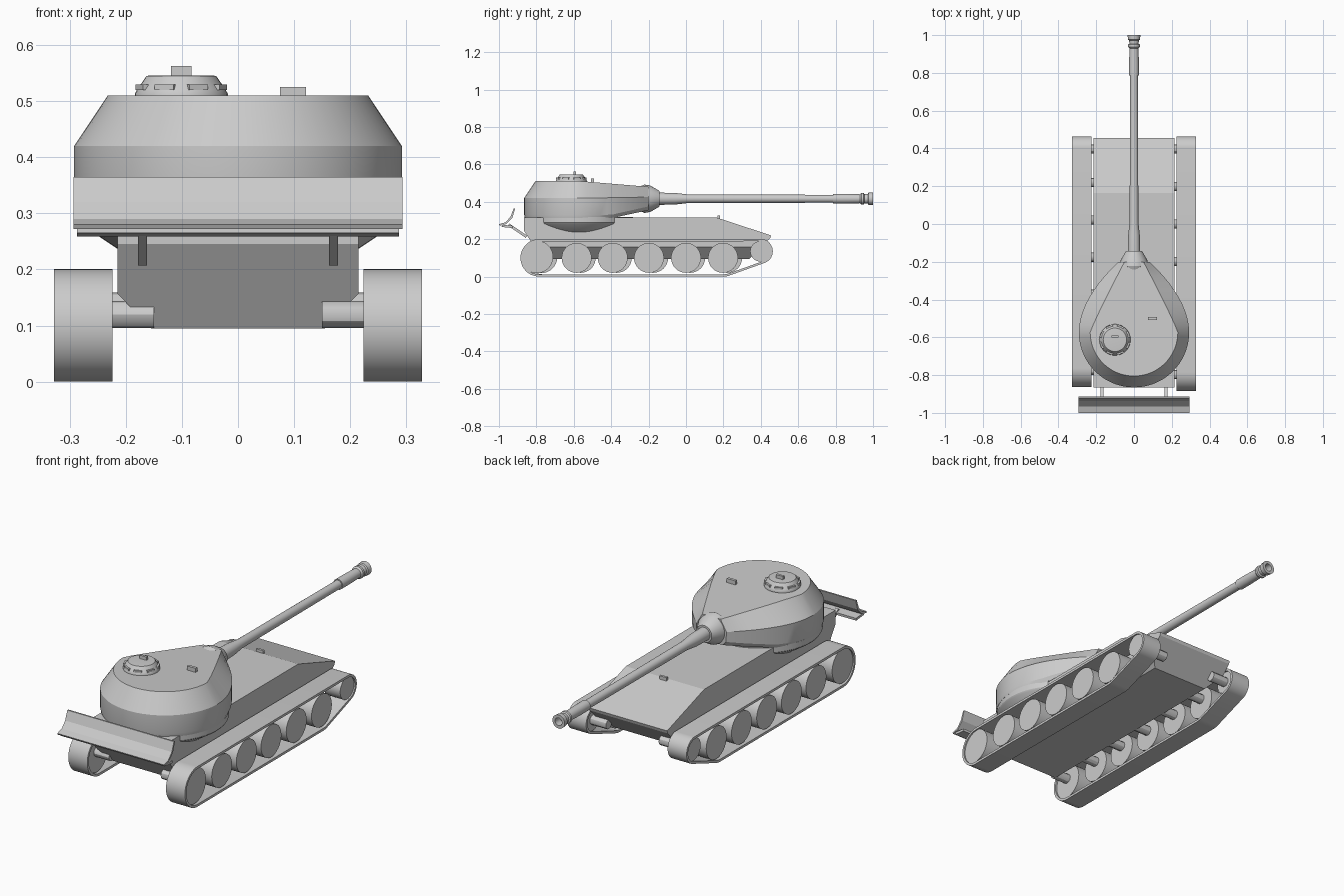
import bpy, bmesh
from math import sin, cos, pi, radians
from mathutils import Vector, Matrix

if "Cube" in bpy.data.objects:
    bpy.data.objects.remove(bpy.data.objects["Cube"])


def finish(name, bm, smooth=None):
    bmesh.ops.recalc_face_normals(bm, faces=bm.faces[:])
    me = bpy.data.meshes.new(name)
    bm.to_mesh(me)
    bm.free()
    ob = bpy.data.objects.new(name, me)
    bpy.context.collection.objects.link(ob)
    if smooth:
        bpy.ops.object.select_all(action='DESELECT')
        ob.select_set(True)
        bpy.context.view_layer.objects.active = ob
        bpy.ops.object.shade_smooth_by_angle(angle=radians(smooth))
    return ob


def loft(bm, rings, cap=True, loop=False):
    vs = [[bm.verts.new(p) for p in r] for r in rings]
    n = len(rings[0])
    pairs = list(zip(vs, vs[1:])) + ([(vs[-1], vs[0])] if loop else [])
    for a, b in pairs:
        for i in range(n):
            j = (i + 1) % n
            bm.faces.new((a[i], a[j], b[j], b[i]))
    if cap and not loop:
        bm.faces.new(vs[0])
        bm.faces.new(vs[-1])


def lathe(name, profile, axis, loc, n=32, smooth=30):
    """Turn (radius, height) pairs around the given axis."""
    rot = {'X': Matrix.Rotation(pi / 2, 4, 'Y'), 'Y': Matrix.Rotation(-pi / 2, 4, 'X'),
           'Z': Matrix.Identity(4)}[axis]
    bm = bmesh.new()
    loft(bm, [[Matrix.Translation(loc) @ rot @ Vector((r * cos(2 * pi * i / n), r * sin(2 * pi * i / n), h))
               for i in range(n)] for r, h in profile])
    return finish(name, bm, smooth)


def prism(name, pts, x0, x1):
    bm = bmesh.new()
    loft(bm, [[(x, y, z) for y, z in pts] for x in (x0, x1)])
    return finish(name, bm)


def box(name, loc, size, turn=0, tilt=0):
    bm = bmesh.new()
    m = Matrix.Translation(loc) @ Matrix.Rotation(turn, 4, 'Z') @ Matrix.Rotation(tilt, 4, 'X')
    bmesh.ops.create_cube(bm, size=1, matrix=m @ Matrix.Diagonal((*size, 1)))
    return finish(name, bm)


# Hull: side profile, then the lower edges cut away
hull_pts = [(-.866, .315), (.165, .315), (.455, .22), (.45, .205), (.34, .095), (-.77, .095), (-.866, .245)]
bm = bmesh.new()
loft(bm, [[(x, y, z) for y, z in hull_pts] for x in (-.215, .215)])
for s in (-1, 1):
    geom = bm.verts[:] + bm.edges[:] + bm.faces[:]
    cut = bmesh.ops.bisect_plane(bm, geom=geom, plane_co=(s * .215, 0, .157), plane_no=(s * .062, 0, -.06),
                                 clear_outer=True)
    edges = [e for e in cut['geom_cut'] if isinstance(e, bmesh.types.BMEdge)]
    bmesh.ops.contextual_create(bm, geom=edges)
finish("hull", bm)
box("driver_periscope", (0, .175, .317), (.04, .012, .02))


# Tracks: belt around the rear wheel, last front wheel and idler
def belt(rear_y, grow, x, n=72):
    circles = [(rear_y, .1, .1), (.2, .1, .1), (.398, .135, .066)]
    out = []
    for i in range(n):
        d = Vector((cos(2 * pi * i / n + .01), sin(2 * pi * i / n + .01)))
        y, z, r = max(circles, key=lambda c: c[0] * d.x + c[1] * d.y + c[2])
        out.append((x, y + (r + grow) * d.x, z + (r + grow) * d.y))
    return out


for s, label, shift in ((1, "right", 0), (-1, "left", .022)):
    ry = -.785 + shift
    bm = bmesh.new()
    loft(bm, [belt(ry, 0, s * .224), belt(ry, 0, s * .328), belt(ry, -.012, s * .328),
              belt(ry, -.012, s * .224)], loop=True)
    finish(label + "_track", bm, 25)
    # Road wheels with axle stubs
    for i, y in enumerate((-.797, -.585, -.392, -.198, 0, .198)):
        y += shift
        r = .087 if i == 0 else .08
        lathe(f"{label}_wheel_{i + 1}", [(r, -.044), (r, .044)], 'X', (s * .277, y, .105 if i == 0 else .1), 32)
        lathe(f"{label}_axle_{i + 1}", [(.024, -.045), (.024, .045)], 'X', (s * .195, y, .12), 12)
    lathe(label + "_idler", [(.055, -.044), (.055, .044)], 'X', (s * .277, .398, .135), 28)
    lathe(label + "_idler_axle", [(.024, -.05), (.024, .05)], 'X', (s * .195, .398, .135), 12)

# Turret ring tapering into the hull
lathe("turret_ring", [(.2, .227), (.283, .282), (.288, .29), (.288, .318)], 'Z', (0, -.572, 0), 48)


# Turret: round rear drawn out to a narrow nose, lofted through levels
def teardrop(radius, nose_w, z, nose_z, z_start, power, nose_y=-.2, cy=-.573, steps=10):
    half = [(radius * sin(a), cy - radius * cos(a)) for a in (i * pi / 36 for i in range(19))]
    for i in range(1, steps + 1):
        t = i / steps
        half.append((nose_w + (radius - nose_w) * (1 - t ** power), cy + (nose_y - cy) * t))
    pts = half + [(-x, y) for x, y in reversed(half[1:])]
    return [(x, y, z + (nose_z - z) * max(0, (y - z_start) / (nose_y - z_start))) for x, y in pts]


bm = bmesh.new()
loft(bm, [teardrop(.288, .062, .312, .355, -.4, 1.8),
          teardrop(.292, .08, .33, .375, -.4, 1.9),
          teardrop(.292, .082, .42, .425, -.5, 1.9),
          teardrop(.232, .05, .51, .48, -.56, 1.08)])
finish("turret", bm, 22)

# Gun: mantlet, stepped barrel and muzzle brake
gz = .416
lathe("mantlet", [(.06, -.26), (.076, -.222), (.07, -.19), (.042, -.142), (.03, -.142)], 'Y', (0, 0, gz), 28)
lathe("barrel", [(.033, -.16), (.031, -.06), (.023, .01), (.021, .785), (.026, .785), (.026, .85),
                 (.024, .93), (.024, .96)], 'Y', (0, 0, gz), 24)
lathe("muzzle_brake", [(.024, .93), (.031, .938), (.031, .95), (.024, .954), (.026, .972), (.032, .976),
                       (.034, 1.0), (.019, 1.0), (.019, .96)], 'Y', (0, 0, gz), 24)

# Commander cupola with vision blocks and roof fittings
cx, cy = -.101, -.613
lathe("cupola", [(.083, .505), (.083, .513), (.078, .522), (.062, .545), (.05, .546)], 'Z', (cx, cy, 0), 32)
for i in range(8):
    a = 2 * pi * i / 8 + pi / 8
    box(f"vision_block_{i + 1}", (cx + .072 * cos(a), cy + .072 * sin(a), .525), (.036, .018, .01), a + pi / 2)
box("hatch_periscope", (cx, cy + .018, .553), (.037, .012, .019))
box("roof_periscope", (.098, -.5, .515), (.047, .014, .02))

# Rear plate: curved shelf, underside and carrying arms
prism("shelf_plate", [(-1.0, .28), (-.965, .29), (-.938, .32), (-.921, .365), (-.913, .365),
                      (-.928, .315), (-.96, .281), (-.996, .272)], -.293, .293)
box("shelf_lip", (0, -.955, .268), (.574, .06, .012), 0, -.1)
for s in (-1, 1):
    box("shelf_arm", (s * .17, -.9, .245), (.016, .115, .014), 0, -.6)
